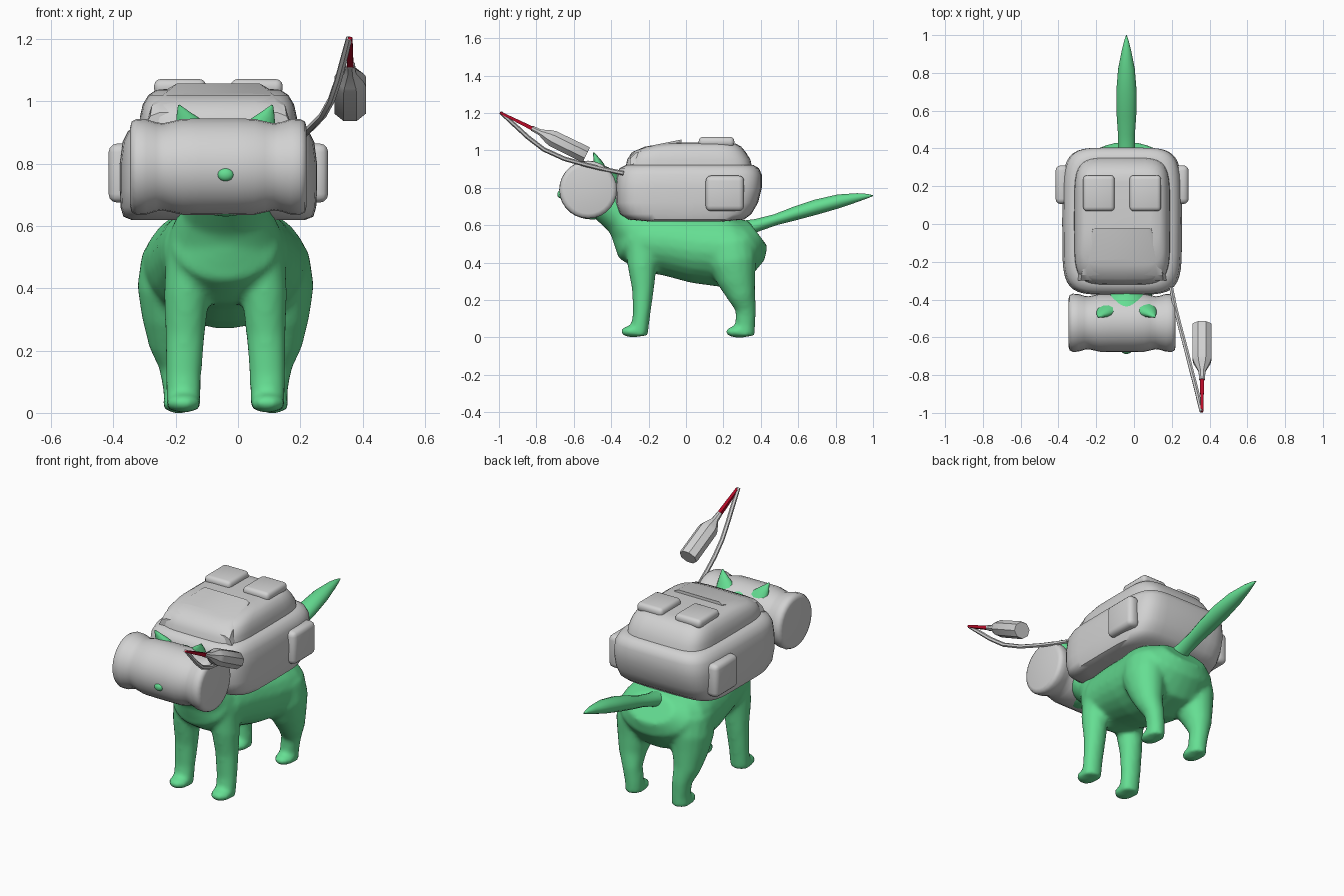
import bpy, bmesh, math
from mathutils import Vector

if "Cube" in bpy.data.objects:
    bpy.data.objects.remove(bpy.data.objects["Cube"])

CX, PX = -0.04, -0.063      # centre lines of the cat and of its luggage


def material(name, rgb):
    m = bpy.data.materials.new(name)
    m.diffuse_color = (*rgb, 1)
    m.use_nodes = True
    m.node_tree.nodes["Principled BSDF"].inputs["Base Color"].default_value = m.diffuse_color
    return m


GREEN = material("mint green", (0.13, 0.73, 0.29))
GREY = material("light grey", (0.64, 0.64, 0.64))
RED = material("dark red", (0.46, 0.003, 0.02))


def finish(name, bm, mat, angle=40):
    bmesh.ops.recalc_face_normals(bm, faces=bm.faces)
    me = bpy.data.meshes.new(name)
    bm.to_mesh(me)
    bm.free()
    me.materials.append(mat)
    me.shade_smooth()
    me.set_sharp_from_angle(angle=math.radians(angle))
    ob = bpy.data.objects.new(name, me)
    bpy.context.collection.objects.link(ob)
    return ob


def add_loft(bm, rings):
    rows = [[bm.verts.new(p) for p in r] for r in rings]
    n = len(rows[0])
    for a, b in zip(rows, rows[1:]):
        for i in range(n):
            j = (i + 1) % n
            bm.faces.new((a[i], a[j], b[j], b[i]))
    bm.faces.new(rows[0][::-1])
    bm.faces.new(rows[-1])


def add_tube(bm, pts, n=16, sx=1, cx=0.0):
    """Loft ellipses along a path of (x, y, z, half width in x, half depth)."""
    c = [Vector((cx + sx * p[0], p[1], p[2])) for p in pts]
    rings = []
    for i, p in enumerate(pts):
        t = (c[min(i + 1, len(c) - 1)] - c[max(i - 1, 0)]).normalized()
        side = (Vector((1, 0, 0)) - t * t.x).normalized()
        up = t.cross(side)
        rings.append([c[i] + side * p[3] * math.cos(a) + up * p[4] * math.sin(a)
                      for a in (2 * math.pi * (k + 0.5) / n for k in range(n))])
    add_loft(bm, rings)


def add_ball(bm, centre, radii):
    geo = bmesh.ops.create_uvsphere(bm, u_segments=20, v_segments=12, radius=1)
    for v in geo["verts"]:
        v.co = Vector(centre) + Vector([a * b for a, b in zip(v.co, radii)])


def tube(name, pts, mat, n=16, sx=1, cx=0.0, angle=40):
    bm = bmesh.new()
    add_tube(bm, pts, n, sx, cx)
    return finish(name, bm, mat, angle)


def ball(name, centre, radii, mat):
    bm = bmesh.new()
    add_ball(bm, centre, radii)
    return finish(name, bm, mat)


def squircle_stack(name, levels, mat, power=0.38, n=40):
    """Stack rounded rectangles given as (z, half width, y front, y back)."""
    def s(v):
        return math.copysign(abs(v) ** power, v)
    rings = []
    for z, hx, y0, y1 in levels:
        rings.append([Vector((PX + hx * s(math.cos(a)), (y0 + y1) / 2 + (y1 - y0) / 2 * s(math.sin(a)), z))
                      for a in (2 * math.pi * k / n for k in range(n))])
    bm = bmesh.new()
    add_loft(bm, rings)
    return finish(name, bm, mat, 50)


def pouch(name, centre, size, bevel):
    bm = bmesh.new()
    bmesh.ops.create_cube(bm, size=1)
    for v in bm.verts:
        v.co = Vector(centre) + Vector([a * b for a, b in zip(v.co, size)])
    bmesh.ops.bevel(bm, geom=bm.edges[:], offset=bevel, segments=3, profile=0.5, affect='EDGES')
    return finish(name, bm, GREY, 50)


# Cat body: torso, neck, legs and feet fused into one soft skin
bm = bmesh.new()
torso = [(-.34, .50, .66, .11), (-.30, .41, .68, .17), (-.22, .35, .69, .20), (-.10, .33, .69, .22),
         (.05, .29, .68, .245), (.18, .27, .68, .265), (.28, .30, .67, .265),
         (.345, .39, .66, .22), (.385, .47, .64, .14)]
add_tube(bm, [(0, y, (a + b) / 2, hx, (b - a) / 2) for y, a, b, hx in torso], 24, 1, CX)
add_tube(bm, [(0, -.18, .48, .19, .14), (0, -.26, .57, .18, .14), (0, -.34, .65, .14, .11),
              (0, -.45, .75, .13, .11)], 24, 1, CX)
front_leg = [(.11, -.22, .54, .08, .11), (.125, -.235, .38, .073, .078), (.13, -.23, .25, .064, .058),
             (.135, -.238, .12, .058, .047), (.135, -.25, .03, .056, .048), (.135, -.25, .008, .053, .045)]
hind_leg = [(.16, .23, .50, .11, .14), (.175, .25, .40, .11, .13), (.175, .27, .31, .095, .105),
            (.175, .298, .22, .072, .075), (.16, .32, .15, .054, .056), (.15, .317, .07, .05, .054),
            (.15, .315, .008, .05, .052)]
for sx in (-1, 1):
    add_tube(bm, front_leg, 16, sx, CX)
    add_tube(bm, hind_leg, 16, sx, CX)
    add_ball(bm, (CX + sx * .135, -.283, .032), (.057, .068, .032))
    add_ball(bm, (CX + sx * .15, .285, .03), (.054, .076, .032))
body = finish("cat_body", bm, GREEN)
remesh = body.modifiers.new("fuse", 'REMESH')
remesh.mode, remesh.voxel_size, remesh.use_smooth_shade = 'VOXEL', 0.013, True
soften = body.modifiers.new("soften", 'SMOOTH')
soften.factor, soften.iterations = 0.5, 7

# Tail, head, nose and ears
tube("tail", [(0, .30, .575, .055, .05), (0, .38, .60, .046, .035), (0, .48, .63, .046, .03),
              (0, .58, .662, .053, .037), (0, .70, .698, .055, .041), (0, .82, .729, .045, .037),
              (0, .92, .749, .025, .023), (0, .97, .756, .012, .012), (0, 1.0, .758, .002, .002)],
     GREEN, 16, 1, CX)
ball("head", (CX, -.50, .78), (.155, .17, .15), GREEN)
ball("nose", (CX, -.672, .765), (.026, .016, .021), GREEN)
for sx, side in ((-1, "left"), (1, "right")):
    tube("ear_" + side, [(.105, -.455, .89, .062, .034), (.12, -.468, .925, .045, .027),
                         (.138, -.482, .96, .022, .014), (.15, -.494, .988, .003, .003)],
         GREEN, 12, sx, CX)

# Bolster roll lying across the face
half = [(.283, .128), (.278, .146), (.262, .154), (.232, .153), (.20, .143), (.178, .140),
        (.15, .146), (.115, .154), (.06, .155)]
profile = [(-x, r) for x, r in half] + [(x, r) for x, r in reversed(half)]
bm = bmesh.new()
add_loft(bm, [[Vector((PX + x, -.523 + r * math.cos(a), .79 + r * math.sin(a)))
               for a in (2 * math.pi * k / 28 for k in range(28))] for x, r in profile])
finish("bolster_roll", bm, GREY, 50)

# Backpack: lower body, upper compartment and sloping flap
squircle_stack("pack_lower", [(.62, .28, -.20, .20), (.63, .305, -.31, .31), (.66, .314, -.355, .35),
                              (.72, .317, -.375, .385), (.80, .317, -.375, .405), (.87, .308, -.37, .405),
                              (.905, .29, -.355, .39), (.922, .26, -.32, .36)], GREY)
squircle_stack("pack_upper", [(.90, .255, -.325, .355), (.95, .252, -.315, .345), (.99, .243, -.29, .32),
                              (1.02, .225, -.22, .295), (1.037, .20, -.12, .265), (1.042, .15, -.05, .22)],
               GREY)
bm = bmesh.new()
add_loft(bm, [[Vector((PX + hx * k, y, z)) for k, z in ((-1, lo), (1, lo), (.93, hi - .012), (.8, hi),
                                                       (-.8, hi), (-.93, hi - .012))]
              for y, hx, lo, hi in ((-.30, .235, .92, .965), (-.27, .23, .93, .998),
                                    (-.19, .215, .94, 1.025), (-.025, .165, 1.0, 1.058))])
finish("pack_flap", bm, GREY, 30)

# Pouches on the top and sides of the pack
for sx, side in ((-1, "left"), (1, "right")):
    pouch("top_pouch_" + side, (PX + sx * .123, .163, 1.045), (.167, .19, .054), .022)
    pouch("side_pouch_" + side, (PX + sx * .315, .208, .77), (.075, .205, .19), .028)

# Hose from the pack to the tip of the nozzle
tube("hose", [(.196, -.335, .878, .012, .012), (.215, -.43, .898, .012, .012), (.24, -.53, .922, .012, .012),
              (.272, -.65, .955, .012, .012), (.30, -.76, 1.005, .012, .012), (.322, -.845, 1.07, .012, .012),
              (.338, -.91, 1.13, .012, .012), (.357, -.992, 1.203, .011, .009)], GREY, 6)

# Bottle and red nozzle share one tilted axis
start, tip = Vector((.36, -.533, .975)), Vector((.36, -.995, 1.203))
axis = (tip - start).normalized()


def along(name, stations, mat, n):
    tube(name, [(*(start + axis * s), rx, rd) for s, rx, rd in stations], mat, n, angle=35)


along("bottle", [(0, .052, .046), (.006, .055, .049), (.20, .055, .047), (.225, .048, .040),
                 (.275, .02, .018), (.325, .016, .015)], GREY, 8)
along("nozzle", [(.32, .015, .015), (.505, .011, .009), (.515, .008, .006)], RED, 4)
